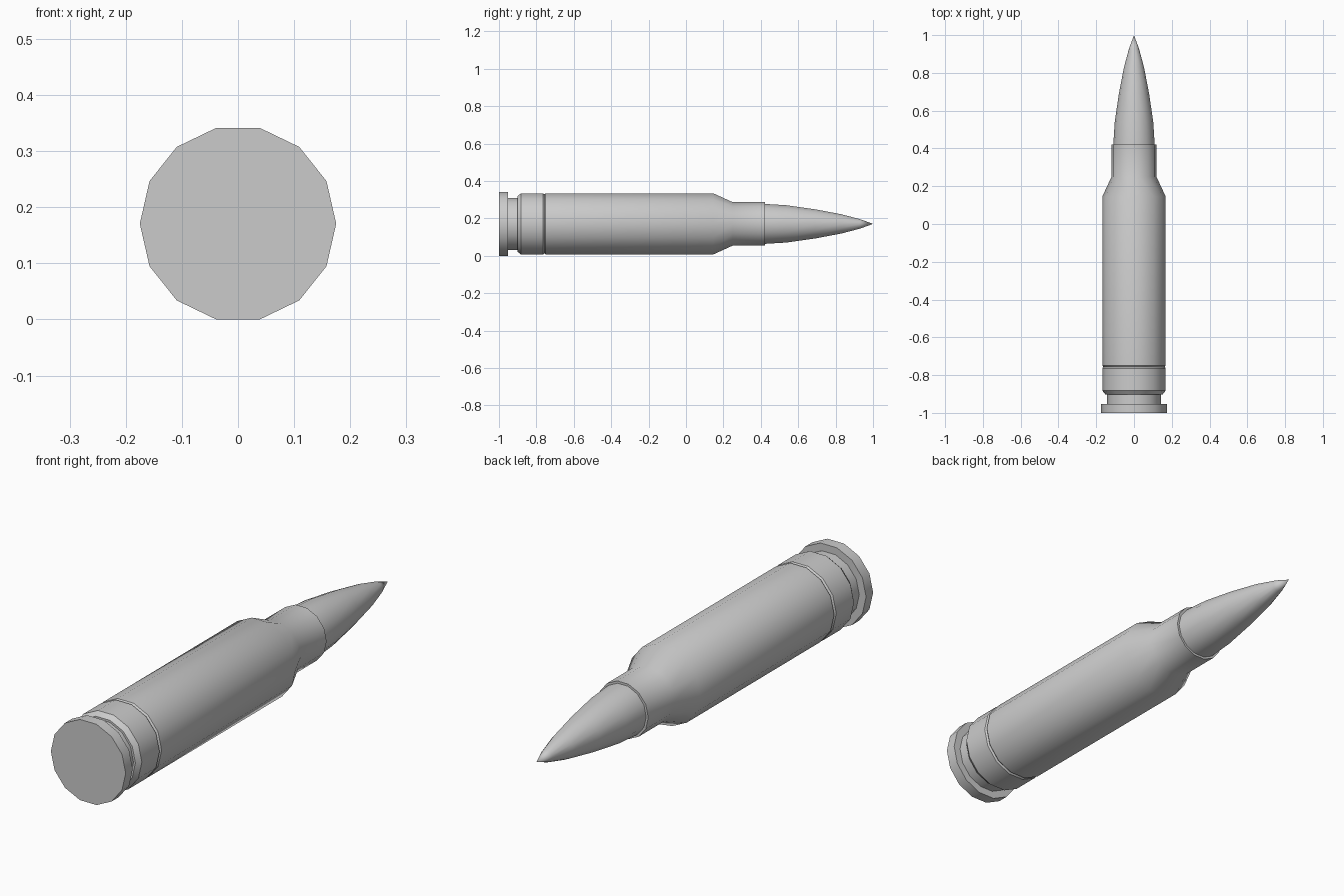
import bpy, bmesh, math

if "Cube" in bpy.data.objects:
    bpy.data.objects.remove(bpy.data.objects["Cube"])

SIDES = 14
AXIS_Z = 0.1706  # height of the long axis, so the rim's flat rests on z = 0


def lathe(name, profile, cap_start=False):
    """Spin (y, radius) points around the long axis; radius 0 makes a tip."""
    bm = bmesh.new()
    rings = []
    for y, r in profile:
        if r == 0:
            rings.append([bm.verts.new((0, y, AXIS_Z))] * SIDES)
        else:
            rings.append([bm.verts.new((r * math.cos(2 * math.pi * i / SIDES), y,
                                        AXIS_Z + r * math.sin(2 * math.pi * i / SIDES)))
                          for i in range(SIDES)])
    for a, b in zip(rings, rings[1:]):
        for i in range(SIDES):
            j = (i + 1) % SIDES
            corners = [a[i], a[j], b[j], b[i]]
            bm.faces.new(list(dict.fromkeys(corners)))
    if cap_start:
        bm.faces.new(rings[0])
    bmesh.ops.recalc_face_normals(bm, faces=bm.faces)
    mesh = bpy.data.meshes.new(name)
    bm.to_mesh(mesh)
    bm.free()
    obj = bpy.data.objects.new(name, mesh)
    bpy.context.collection.objects.link(obj)
    bpy.ops.object.select_all(action='DESELECT')
    obj.select_set(True)
    bpy.context.view_layer.objects.active = obj
    bpy.ops.object.shade_smooth_by_angle(angle=math.radians(30))
    return obj


# Casing: rim, extractor groove, band, thin groove, body, shoulder, neck, lip
lathe("casing", [
    (-1.0, 0.175), (-0.953, 0.175), (-0.953, 0.143),
    (-0.902, 0.143), (-0.902, 0.152), (-0.882, 0.168),
    (-0.764, 0.168), (-0.757, 0.162), (-0.750, 0.168),
    (0.145, 0.168), (0.25, 0.119), (0.422, 0.119), (0.422, 0.108),
], cap_start=True)

# Pointed tip, seated just inside the neck
lathe("pointed_tip", [
    (0.41, 0.110), (0.422, 0.1095), (0.54, 0.102), (0.69, 0.080),
    (0.83, 0.053), (0.93, 0.026), (1.0, 0.0),
], cap_start=True)
